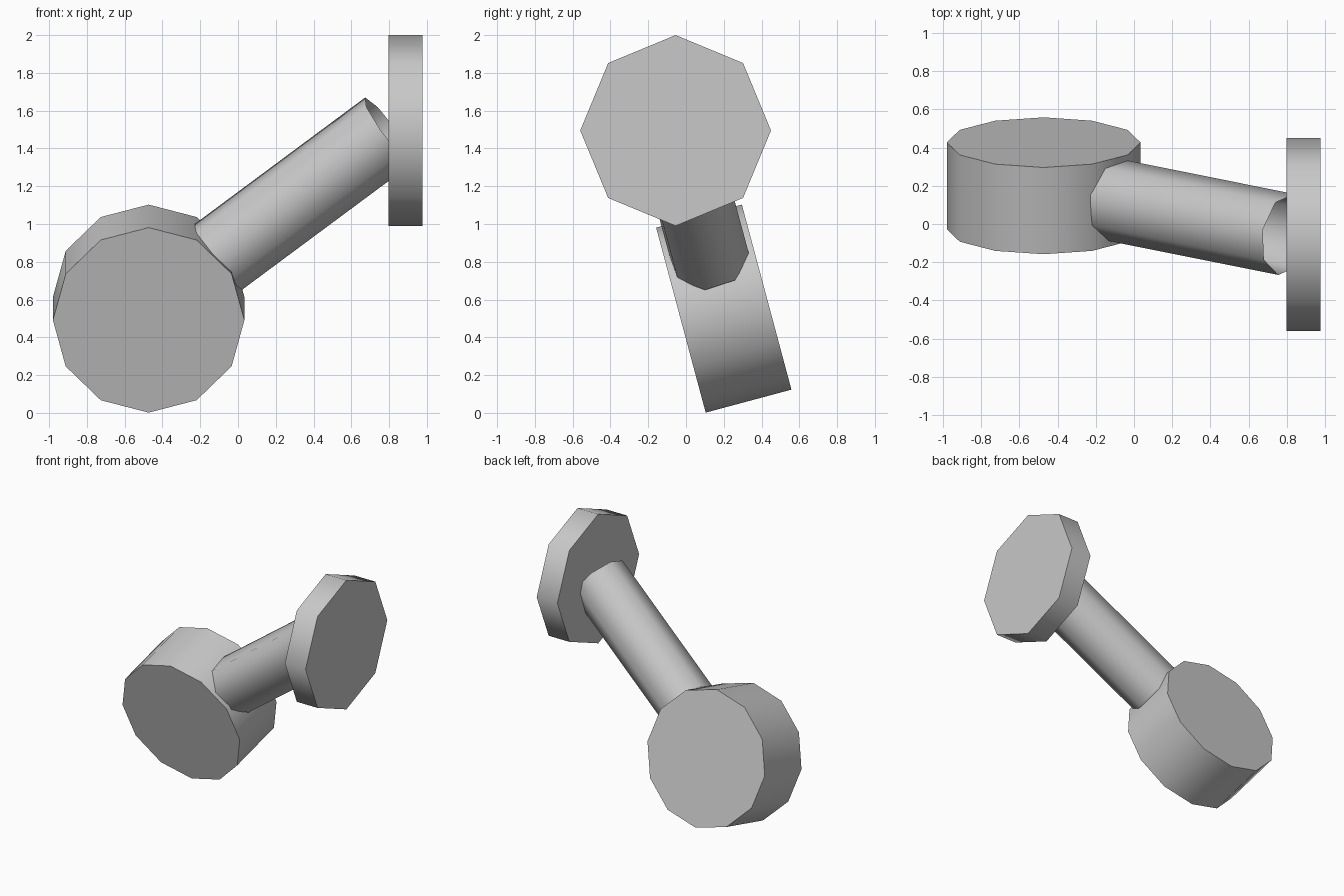
import bpy, bmesh, math
from mathutils import Matrix, Vector

if "Cube" in bpy.data.objects:
    bpy.data.objects.remove(bpy.data.objects["Cube"])

grey = bpy.data.materials.new("light grey")
grey.diffuse_color = (0.58, 0.58, 0.58, 1)
grey.use_nodes = True
grey.node_tree.nodes["Principled BSDF"].inputs["Base Color"].default_value = grey.diffuse_color


def cylinder(name, sides, radius, length, centre, rotation, caps=True):
    """Smooth-sided prism along its local z axis."""
    bm = bmesh.new()
    bmesh.ops.create_cone(bm, cap_ends=caps, segments=sides, radius1=radius,
                          radius2=radius, depth=length)
    mesh = bpy.data.meshes.new(name)
    bm.to_mesh(mesh)
    bm.free()
    mesh.materials.append(grey)
    obj = bpy.data.objects.new(name, mesh)
    bpy.context.collection.objects.link(obj)
    obj.matrix_world = Matrix.Translation(centre) @ rotation.to_4x4()
    bpy.ops.object.select_all(action='DESELECT')
    obj.select_set(True)
    bpy.context.view_layer.objects.active = obj
    bpy.ops.object.shade_smooth_by_angle(angle=math.radians(50))
    return obj


drum_centre = Vector((-0.473, 0.2, 0.552))
plate_centre = Vector((0.887, -0.055, 1.495))

# Tilted twelve-sided drum
cylinder("drum", 12, 0.507, 0.47, drum_centre,
         Matrix.Rotation(math.radians(-75), 3, 'X'))

# Upright eight-sided end plate
cylinder("end_plate", 8, 0.505, 0.179, plate_centre,
         Matrix.Rotation(math.radians(90), 3, 'Y'))

# Open eight-sided rod, from the drum's rim to the inner face of the plate
top = Vector((0.798, -0.055, 1.495))
bottom = drum_centre.lerp(top, 0.29)
axis = (top - bottom).normalized()
side = Vector((0, 0, 1)).cross(axis).normalized()
frame = Matrix((side, axis.cross(side), axis)).transposed()
cylinder("connecting_rod", 8, 0.216, (top - bottom).length,
         (top + bottom) / 2, frame, caps=False)
